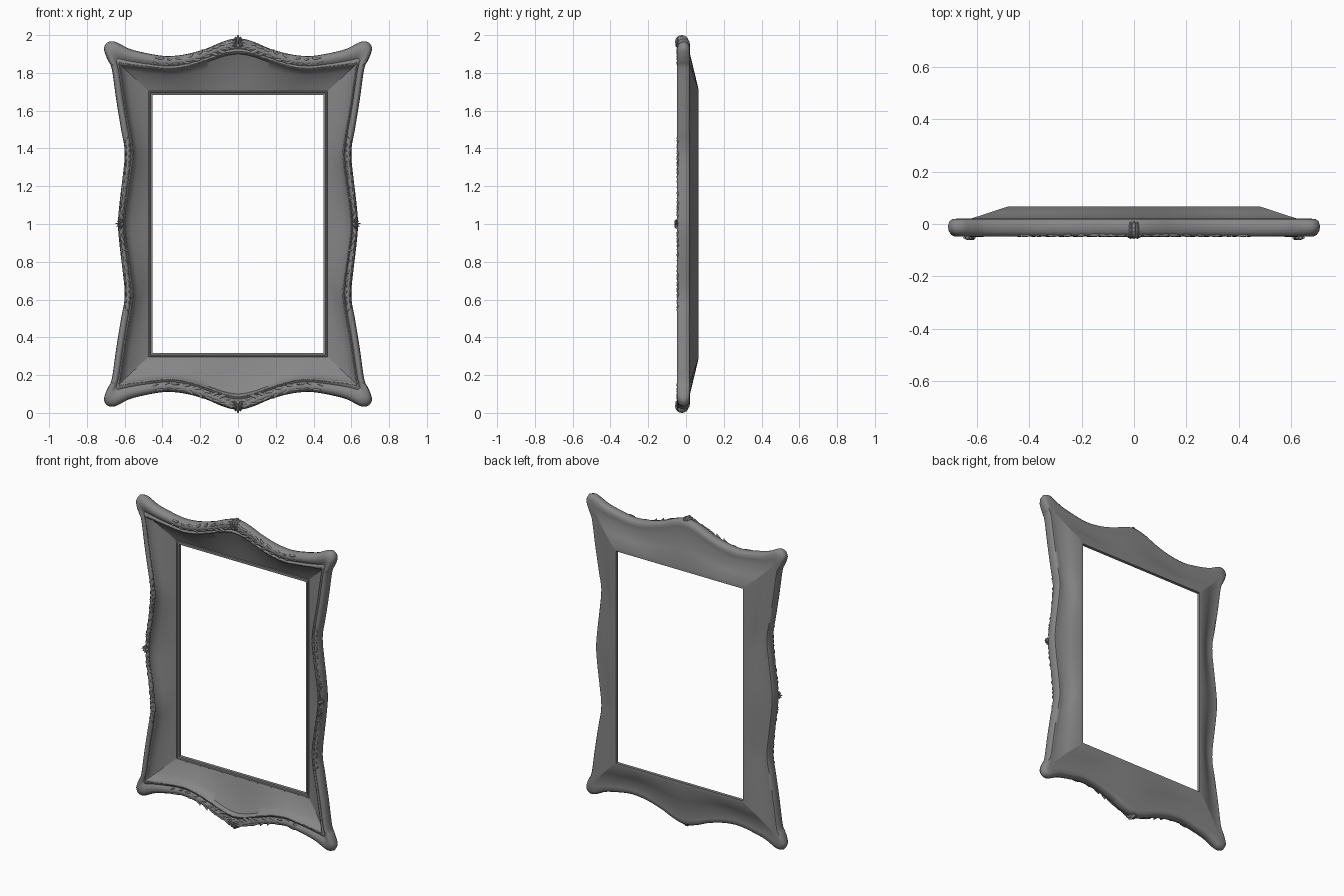
import bpy, bmesh, math, random
from mathutils import Vector, Matrix

if "Cube" in bpy.data.objects:
    bpy.data.objects.remove(bpy.data.objects["Cube"])

random.seed(4)
# Quarter outline: outer x, z and inner moulding x, z, measured from the frame centre
STATIONS = [
    (0, .982, 0, .905), (.04, .978, .035, .902), (.095, .960, .085, .890),
    (.17, .928, .155, .865), (.275, .899, .26, .830), (.38, .889, .36, .815),
    (.486, .905, .465, .823), (.57, .926, .55, .833), (.62, .950, .60, .838),
    (.655, .966, .62, .84), (.690, .962, .62, .84), (.709, .934, .62, .84),
    (.703, .900, .62, .84), (.688, .865, .62, .83),
    (.668, .82, .615, .79), (.645, .66, .59, .62), (.619, .50, .566, .48),
    (.602, .41, .555, .40), (.601, .34, .555, .33), (.61, .255, .565, .25),
    (.625, .13, .585, .12), (.633, .05, .594, .05), (.635, 0, .596, 0)]
OPEN_X, OPEN_Z = .453, .683
STEPS = 6

paint = bpy.data.materials.new("dark_grey")
paint.diffuse_color = (.24, .24, .24, 1)
paint.use_nodes = True
paint.node_tree.nodes["Principled BSDF"].inputs["Base Color"].default_value = paint.diffuse_color


def smooth_path(pts):
    """Catmull-Rom through the stations, mirrored past both ends."""
    p = [Vector(q) for q in pts]
    a, b = p[1].copy(), p[-2].copy()
    a[0], a[2], b[1], b[3] = -a[0], -a[2], -b[1], -b[3]
    p = [a] + p + [b]
    out = []
    for i in range(1, len(p) - 2):
        p0, p1, p2, p3 = p[i - 1:i + 3]
        for k in range(STEPS):
            t = k / STEPS
            out.append(.5 * (2 * p1 + (p2 - p0) * t + (2 * p0 - 5 * p1 + 4 * p2 - p3) * t * t
                             + (3 * p1 - p0 - 3 * p2 + p3) * t ** 3))
    return out + [p[-2]]


PATH = smooth_path(STATIONS)


def moulding(s, u, y):
    """Point across the moulding: u = 0 outer edge, u = 1 inner edge."""
    return Vector((s[0] + (s[2] - s[0]) * u, y, s[1] + (s[3] - s[1]) * u))


def panel(s, v, d, y):
    """Point across the sloping panel: v = 0 at moulding, v = 1 at the opening grown by d."""
    ix, iz, w, h = s[2], s[3], OPEN_X + d, OPEN_Z + d
    if iz / .84 >= ix / .62:
        r = (min(ix * w / .62, w), h)
    else:
        r = (w, min(iz * h / .84, h))
    return Vector((ix + (r[0] - ix) * v, y, iz + (r[1] - iz) * v))


def finish(bm, name, axes, angle=40):
    mesh = bpy.data.meshes.new(name)
    bmesh.ops.recalc_face_normals(bm, faces=bm.faces)
    bm.to_mesh(mesh)
    bm.free()
    mesh.materials.append(paint)
    ob = bpy.data.objects.new(name, mesh)
    bpy.context.collection.objects.link(ob)
    ob.location.z = 1
    bpy.ops.object.select_all(action='DESELECT')
    ob.select_set(True)
    bpy.context.view_layer.objects.active = ob
    bpy.ops.object.shade_smooth_by_angle(angle=math.radians(angle))
    mod = ob.modifiers.new("mirror", 'MIRROR')
    mod.use_axis = axes
    mod.merge_threshold = .0005


# Frame body: one closed section (moulding roll, panel, rim, back) swept round a quarter
ROLL = [(.9, .018), (.5, .021), (.2, .019), (.06, .010), (0, -.010), (.04, -.028), (.14, -.041),
        (.3, -.048), (.48, -.048), (.62, -.043), (.72, -.037), (.8, -.042),
        (.87, -.045), (.95, -.043), (1, -.036)]
PANEL = [(.03, .022, -.020), (.25, .022, -.001), (.5, .022, .017), (.75, .022, .032),
         (1, .022, .045), (1, .019, .040), (1, .012, .040), (1, .010, .046), (1, 0, .047),
         (1, 0, .067), (1, .026, .067), (.5, .026, .044)]
bm = bmesh.new()
rings = []
for s in PATH:
    pts = [moulding(s, *q) for q in ROLL] + [panel(s, *q) for q in PANEL]
    rings.append([bm.verts.new(p) for p in pts])
n = len(rings[0])
for a, b in zip(rings, rings[1:]):
    for j in range(n):
        k = (j + 1) % n
        bm.faces.new((a[j], a[k], b[k], b[j]))
bmesh.ops.remove_doubles(bm, verts=bm.verts, dist=.0004)
finish(bm, "frame_body", (True, False, True), 45)

# Beading: a fine row of pearls along the inner moulding edge
bm = bmesh.new()
last = None
for s0, s1 in zip(PATH, PATH[1:]):
    for k in range(8):
        p = moulding(s0.lerp(s1, k / 8), .89, -.0435)
        if last is None or (p - last).length > .010:
            last = p
            bmesh.ops.create_icosphere(bm, subdivisions=1, radius=.0036,
                                       matrix=Matrix.Translation(p))
finish(bm, "bead_row", (True, False, True), 60)


def add_leaf(bm, pos, angle, length, width, height):
    """Pointed, curling leaf lying in the front plane, tip towards the given angle."""
    vs = bmesh.ops.create_uvsphere(bm, u_segments=10, v_segments=8, radius=1)['verts']
    rot = Matrix.Rotation(-angle, 3, 'Y')
    for v in vs:
        t = v.co.z
        taper = 1 - .55 * max(t, 0)
        curl = .4 * width * math.sin(t * 3)
        v.co = pos + rot @ Vector((t * length, v.co.y * height * taper,
                                   v.co.x * width * taper + curl))


def at(f):
    i = min(int(f), len(PATH) - 2)
    return PATH[i].lerp(PATH[i + 1], f - i)


# Low carved foliage running away from the middle of each side
def foliage(name, start, end, count, size):
    bm = bmesh.new()
    for i in range(count):
        here = at(start + (end - start) * i / (count - 1))
        ahead = at(start + (end - start) * i / (count - 1) + (.4 if end > start else -.4))
        d = moulding(ahead, .4, 0) - moulding(here, .4, 0)
        heading = math.atan2(d.z, d.x)
        side = 1 if i % 2 else -1
        scale = size * random.uniform(.75, 1.15) * (1 - .3 * i / count)
        u = .4 + .16 * side + random.uniform(-.05, .05)
        add_leaf(bm, moulding(here, u, -.043), heading + side * random.uniform(-.1, .7),
                 .034 * scale, .010 * scale, .0065)
    finish(bm, name, (True, False, True), 60)


end_i = len(PATH) - 1
foliage("top_bottom_foliage", 5, 34, 20, 1.0)
foliage("side_foliage", end_i - 6, end_i - 34, 22, .65)


# Centre crests: a bud with fanned petals
def crest(name, root, out_angle, size, axes):
    bm = bmesh.new()
    root = Vector(root)
    for k in range(-3, 4):
        a = out_angle + k * .5
        length = size * (1 - .1 * abs(k))
        add_leaf(bm, root + Vector((math.cos(a), 0, math.sin(a))) * length, a,
                 length, size * .26, .010)
    bmesh.ops.create_uvsphere(bm, u_segments=12, v_segments=8, radius=size * .5,
                              matrix=Matrix.Translation(root))
    finish(bm, name, axes, 60)


crest("top_bottom_crest", (0, -.045, .945), math.pi / 2, .023, (False, False, True))
crest("side_crest", (.614, -.052, 0), 0, .019, (True, False, False))

# Fluted knob that carries the top and bottom crest over the edge
bm = bmesh.new()
for x, w, h in ((-.013, .008, .026), (0, .010, .034), (.013, .008, .026)):
    vs = bmesh.ops.create_uvsphere(bm, u_segments=12, v_segments=10, radius=1)['verts']
    for v in vs:
        v.co = Vector((v.co.x * w + x, v.co.y * .036 - .022, v.co.z * h + .966))
finish(bm, "crest_knob", (False, False, True), 60)
